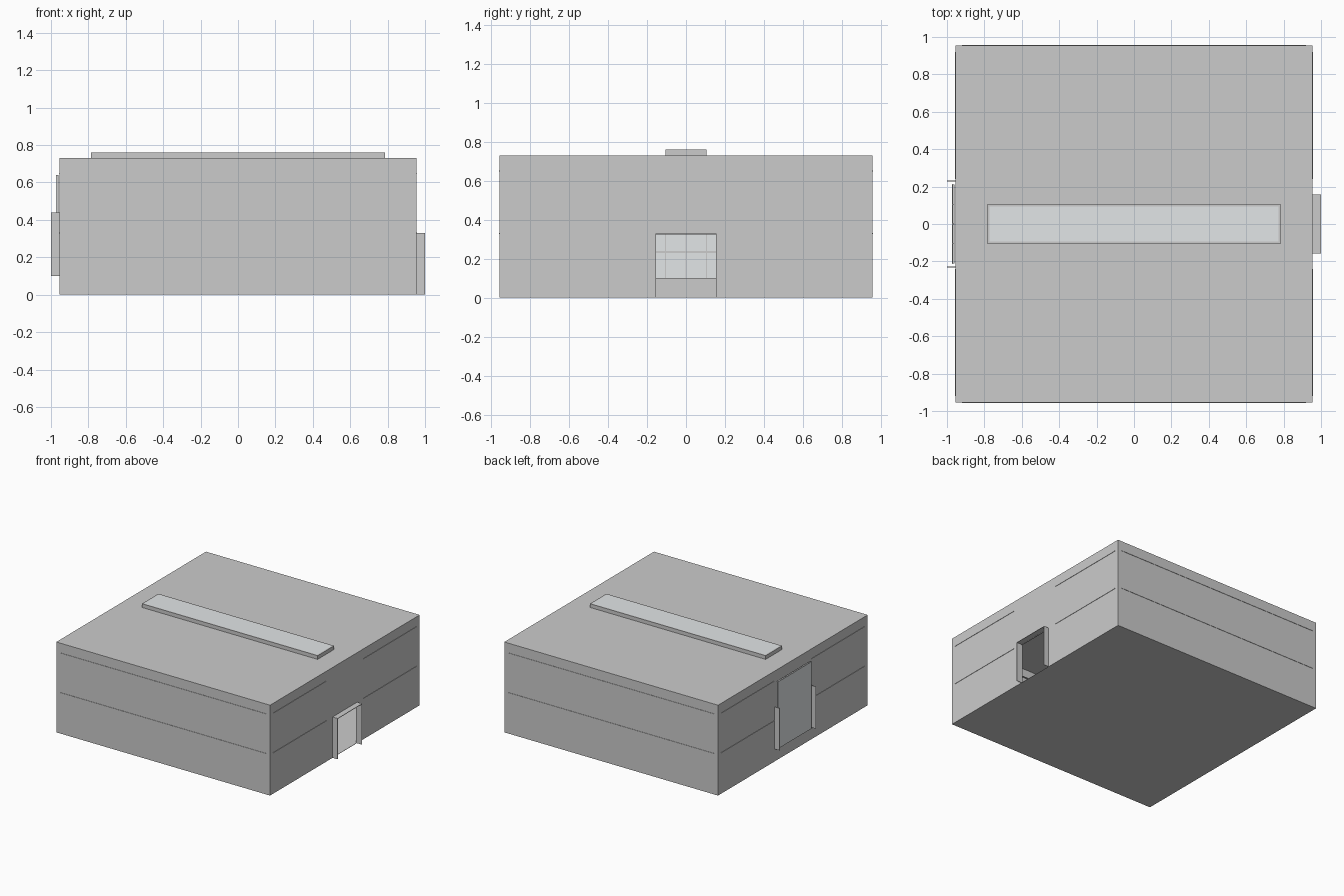
import bpy, bmesh

cube = bpy.data.objects.get("Cube")
if cube:
    bpy.data.objects.remove(cube, do_unlink=True)


def material(name, color):
    m = bpy.data.materials.new(name)
    m.use_nodes = True
    m.diffuse_color = (*color, 1)
    m.node_tree.nodes["Principled BSDF"].inputs["Base Color"].default_value = (*color, 1)
    return m


GREY = material("light grey cladding", (0.6, 0.6, 0.6))
GLASS = material("pale glass", (0.76, 0.79, 0.80))


def box(name, xs, ys, zs, mat=GREY):
    bm = bmesh.new()
    bmesh.ops.create_cube(bm, size=1)
    for v in bm.verts:
        v.co = [r[0] if c < 0 else r[1] for c, r in zip(v.co, (xs, ys, zs))]
    me = bpy.data.meshes.new(name)
    bm.to_mesh(me)
    bm.free()
    me.materials.append(mat)
    ob = bpy.data.objects.new(name, me)
    bpy.context.collection.objects.link(ob)
    return ob


W, H, T = 0.955, 0.73, 0.008   # half width, height, sheet thickness
S = 0.002                      # half thickness of thin plates

# Hollow hall with an entrance on the left and a loading bay on the right
shell = box("hall_shell", (-W, W), (-W, W), (0, H))
cutters = [
    box("room_cutter", (-W + T, W - T), (-W + T, W - T), (S, H - T)),
    box("entrance_cutter", (W - 0.1, W + 0.1), (-0.155, 0.155), (S, 0.325)),
    box("bay_cutter", (-W - 0.1, -W + 0.1), (-0.21, 0.21), (0.1, 0.635)),
]
for c in cutters:
    c.hide_render = True
    mod = shell.modifiers.new(c.name, "BOOLEAN")
    mod.operation = "DIFFERENCE"
    mod.solver = "EXACT"
    mod.object = c
# Apply the cuts and drop the cutters
bpy.context.view_layer.update()
cut = bpy.data.meshes.new_from_object(
    shell.evaluated_get(bpy.context.evaluated_depsgraph_get()))
shell.modifiers.clear()
shell.data = cut
for c in cutters:
    bpy.data.objects.remove(c, do_unlink=True)

# Wall rails that just show through the cladding, broken at the two openings
for z in (0.33, 0.65):
    zs = (z - S, z + S)
    for s, side in ((-1, "front"), (1, "back")):
        box(f"{side}_rail", (-0.92, 0.92), sorted((s * (W - 0.02), s * (W + 0.003))), zs)
    for s, side in ((-1, "right"), (1, "left")):
        xs = sorted((s * (W - 0.02), s * (W + 0.003)))
        for t in (-1, 1):
            box(f"{side}_rail", xs, sorted((t * 0.24, t * 0.92)), zs)

# Entrance porch: two thin cheeks and a thin roof
for t in (-1, 1):
    y = t * 0.155
    box("porch_cheek", (W, 1), (y - S, y + S), (0, 0.33))
box("porch_roof", (W, 1), (-0.157, 0.157), (0.326, 0.33))

# Loading bay: side fins and a tall glazed door
for t in (-1, 1):
    y = t * 0.23
    box("bay_fin", (-1, -W), (y - S, y + S), (0.1, 0.44))
box("bay_door", (-0.973, -0.967), (-0.215, 0.215), (0.1, 0.64), GLASS)
for i in range(5):
    y, z = -0.21 + 0.105 * i, 0.1 + 0.135 * i
    box("door_upright", (-0.967, -0.96), (y - S, y + S), (0.1, 0.64))
    if 0 < i < 4:
        box("door_crossbar", (-0.967, -0.96), (-0.21, 0.21), (z - 0.005, z + 0.005))

# Roof light: low curb with an inset glass top
roof_light = box("roof_light", (-0.785, 0.785), (-0.105, 0.105), (H, 0.76))
roof_light.data.materials.append(GLASS)
bm = bmesh.new()
bm.from_mesh(roof_light.data)
bm.faces.ensure_lookup_table()
top = max(bm.faces, key=lambda f: f.calc_center_median().z)
bmesh.ops.inset_individual(bm, faces=[top], thickness=0.016)
top.material_index = 1
bm.to_mesh(roof_light.data)
bm.free()
